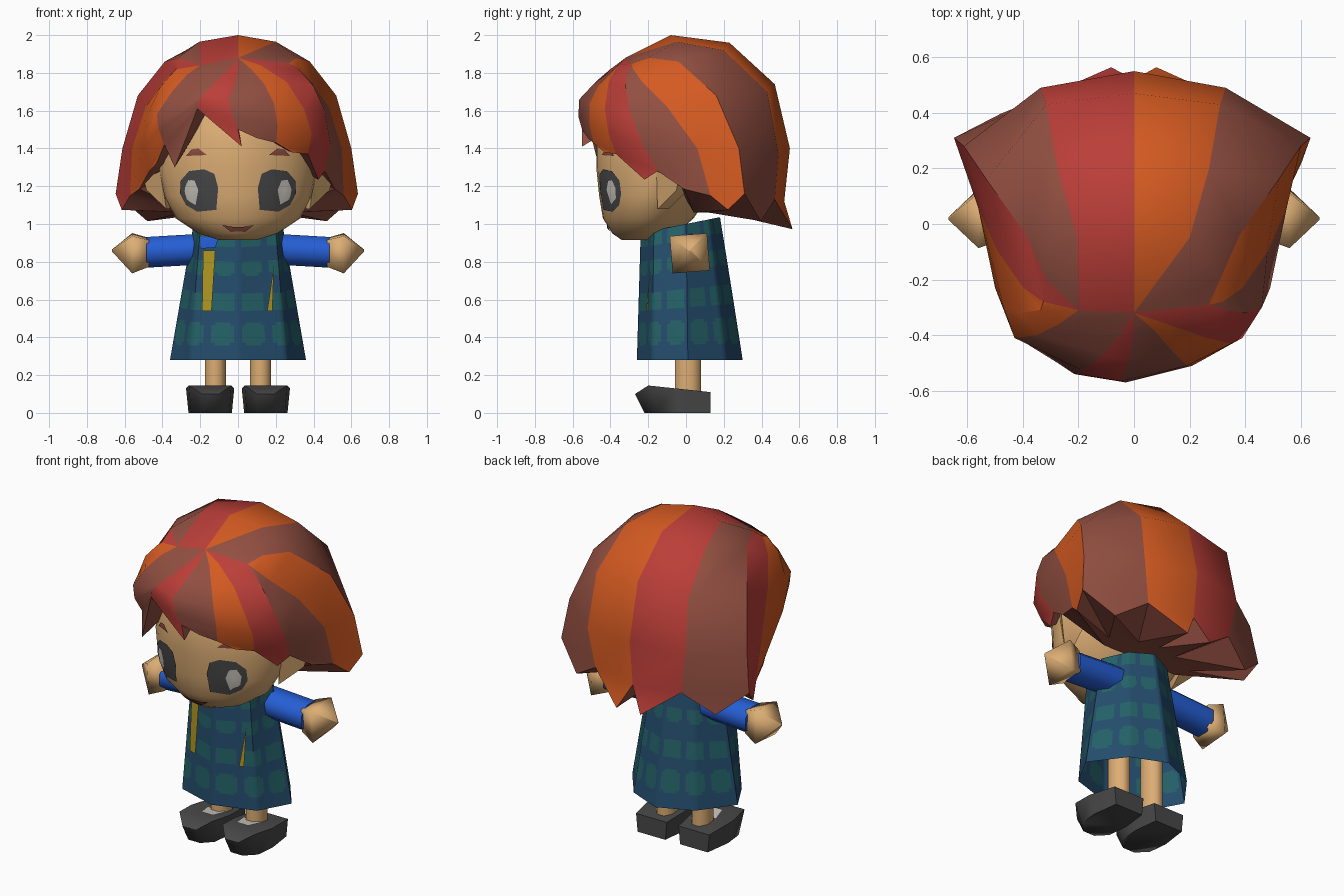
import bpy, bmesh, math
from mathutils import Vector
from mathutils.bvhtree import BVHTree

if "Cube" in bpy.data.objects:
    bpy.data.objects.remove(bpy.data.objects["Cube"])


def material(name, r, g, b):
    m = bpy.data.materials.new(name)
    m.diffuse_color = [((c / 255 + 0.055) / 1.055) ** 2.4 for c in (r, g, b)] + [1]
    m.use_nodes = True
    m.node_tree.nodes["Principled BSDF"].inputs["Base Color"].default_value = m.diffuse_color
    return m


RED = material("hair_red", 187, 62, 56)
ORANGE = material("hair_orange", 212, 90, 33)
BROWN = material("hair_brown", 146, 79, 65)
SKIN = material("skin", 220, 173, 116)
NAVY = material("dress_navy", 36, 77, 109)
TEAL = material("dress_teal", 36, 98, 104)
BLUE = material("sleeve_blue", 37, 94, 212)
YELLOW = material("trim_yellow", 176, 150, 34)
DARK = material("dark_grey", 72, 72, 73)
LIGHT = material("light_grey", 200, 195, 187)


def make(name, verts, faces, mats, index=None, angle=40, recalc=True):
    """Object from verts and faces; index gives one material slot per face."""
    me = bpy.data.meshes.new(name)
    me.from_pydata([tuple(v) for v in verts], [], faces)
    for m in mats:
        me.materials.append(m)
    if index:
        for p, i in zip(me.polygons, index):
            p.material_index = i
    if recalc:
        bm = bmesh.new()
        bm.from_mesh(me)
        bmesh.ops.recalc_face_normals(bm, faces=bm.faces)
        bm.to_mesh(me)
        bm.free()
    ob = bpy.data.objects.new(name, me)
    bpy.context.collection.objects.link(ob)
    bpy.ops.object.select_all(action='DESELECT')
    ob.select_set(True)
    bpy.context.view_layer.objects.active = ob
    bpy.ops.object.shade_smooth_by_angle(angle=math.radians(angle))
    return ob


def loft(name, rings, mat, angle=40, caps=None):
    """Skin through equal rings; the last ring may be capped by several faces."""
    n = len(rings[0])
    verts = [v for r in rings for v in r]
    faces = [(k * n + i, k * n + (i + 1) % n, (k + 1) * n + (i + 1) % n, (k + 1) * n + i)
             for k in range(len(rings) - 1) for i in range(n)]
    end = len(verts) - n
    faces += [tuple(range(n))] + [tuple(end + i for i in c) for c in caps or [range(n)]]
    return make(name, verts, faces, [mat], angle=angle)


def plate(name, outline, target, mat, offset):
    """Thin painted shape laid on the front of the target."""
    bm = bmesh.new()
    bm.from_mesh(target.data)
    tree = BVHTree.FromBMesh(bm)
    c = sum((Vector(p) for p in outline), Vector((0, 0))) / len(outline)
    n = len(outline)
    flat = [c] + [c.lerp(Vector(p), t) for t in (0.5, 1) for p in outline]
    verts = []
    for p in flat:
        hit = tree.ray_cast(Vector((p.x, -3, p.y)), Vector((0, 1, 0)))[0]
        if hit is None:
            hit = tree.find_nearest(Vector((p.x, -0.3, p.y)))[0]
        verts.append(hit + Vector((0, -offset, 0)))
    bm.free()
    faces = []
    for i in range(n):
        j = (i + 1) % n
        faces += [(0, 1 + i, 1 + j), (1 + i, 1 + n + i, 1 + n + j, 1 + j)]
    a, b = outline[0], outline[1]
    if (a[0] - c.x) * (b[1] - c.y) - (a[1] - c.y) * (b[0] - c.x) < 0:
        faces = [f[::-1] for f in faces]
    make(name, verts, faces, [mat], recalc=False)


# Head: rings of (z, half width, front y, back y)
def head_ring(z, hx, yf, yb, n=32):
    ring = []
    for i in range(n):
        a = 2 * math.pi * i / n
        c, s = math.cos(a), math.sin(a)
        x = hx * math.copysign(abs(c) ** 1.08, c)
        ring.append((x, (yf + yb) / 2 + (yb - yf) / 2 * math.copysign(abs(s) ** 1.08, s), z))
    return ring


head = loft("head", [head_ring(*r) for r in (
    (0.915, 0.10, -0.34, -0.15), (0.95, 0.21, -0.39, -0.05), (1.03, 0.33, -0.44, 0.04),
    (1.15, 0.39, -0.46, 0.12), (1.30, 0.42, -0.475, 0.22), (1.45, 0.42, -0.475, 0.27),
    (1.60, 0.36, -0.43, 0.26), (1.70, 0.23, -0.33, 0.20))], SKIN, 60)

# Face details
EYE = [(0.115, 1.075), (0.215, 1.065), (0.275, 1.10), (0.307, 1.16), (0.303, 1.23),
       (0.26, 1.28), (0.18, 1.29), (0.125, 1.265), (0.105, 1.19)]
GLINT = [(0.225, 1.10), (0.275, 1.13), (0.285, 1.19), (0.265, 1.235), (0.23, 1.23), (0.21, 1.18)]
BROW = [(0.165, 1.365), (0.275, 1.36), (0.245, 1.395), (0.21, 1.40)]
for s, side in ((-1, "left"), (1, "right")):
    for part, pts, mat, off in (("eye", EYE, DARK, 0.008), ("eye_glint", GLINT, LIGHT, 0.015),
                                ("brow", BROW, BROWN, 0.008)):
        plate(f"{side}_{part}", [(s * x, z) for x, z in pts], head, mat, off)
    # Ear: flat wedge at the side of the head
    outer = [(0.41, -0.16, 1.28), (0.50, -0.04, 1.24), (0.485, -0.05, 1.18), (0.38, -0.15, 1.08)]
    inner = [(0.36, y + 0.06, z) for x, y, z in outer]
    loft(f"{side}_ear", [[(s * x, y, z) for x, y, z in r] for r in (outer, inner)], SKIN, 60)
plate("mouth", [(-0.085, 0.995), (-0.04, 0.96), (0.04, 0.96), (0.085, 0.995), (0.035, 0.985),
                (-0.035, 0.985)], head, BROWN, 0.01)

# Hair: seams running from three crown points to the hem
CROWN = [(0, -0.32, 1.88), (0.27, -0.29, 1.85), (-0.20, -0.31, 1.84)]
SEAMS = [
    [(0, -0.08, 2.0), (0, 0.23, 1.96), (0, 0.47, 1.74), (0, 0.55, 1.40), (0, 0.52, 1.12)],
    [(0.20, -0.05, 1.965), (0.27, 0.20, 1.92), (0.31, 0.43, 1.70), (0.33, 0.49, 1.37), (0.29, 0.47, 1.13)],
    [(0.31, -0.20, 1.88), (0.38, -0.04, 1.86), (0.52, 0.16, 1.68), (0.60, 0.28, 1.40), (0.635, 0.31, 1.16)],
    [(0.32, -0.28, 1.82), (0.39, -0.23, 1.75), (0.48, -0.10, 1.62), (0.55, 0.06, 1.40), (0.56, 0.13, 1.15)],
    [(0.33, -0.31, 1.81), (0.40, -0.32, 1.73), (0.46, -0.30, 1.60), (0.49, -0.23, 1.42), (0.46, -0.15, 1.28)],
    [(0.12, -0.36, 1.84), (0.26, -0.41, 1.75), (0.35, -0.43, 1.61), (0.39, -0.41, 1.48), (0.37, -0.37, 1.37)],
    [(0.07, -0.38, 1.82), (0.14, -0.46, 1.74), (0.19, -0.51, 1.64), (0.21, -0.51, 1.52), (0.20, -0.49, 1.43)]]
FRINGE = [(0, -0.40, 1.81), (-0.02, -0.49, 1.74), (-0.05, -0.565, 1.66), (-0.03, -0.57, 1.57), (0, -0.55, 1.50)]
PART = [(-0.05, -0.40, 1.82), (-0.11, -0.47, 1.76), (-0.18, -0.53, 1.69), (-0.21, -0.54, 1.65), (-0.215, -0.54, 1.61)]
TEMPLE = [(-0.27, -0.36, 1.79), (-0.35, -0.40, 1.70), (-0.43, -0.41, 1.58), (-0.42, -0.41, 1.50), (-0.39, -0.38, 1.42)]
left = [[(-x * 1.02, y, z) for x, y, z in s] for s in SEAMS[1:5]]
seams = SEAMS + [FRINGE, PART, TEMPLE] + left[::-1]
start = [0, 0, 1, 1, 1, 0, 0, 0, 0, 2, 2, 2, 2, 2]
# Colour, tip length and tip position of each lock, from back centre around the right side
LOCKS = [1, 2, 1, 2, 0, 1, 2, 0, 2, 1, 1, 0, 2, 0]
DROPS = [0.15, 0.13, 0.08, 0.03, 0.02, 0.02, 0.01, 0, 0, 0.03, 0.03, 0.08, 0.13, 0.15]
SLIDE = [0.25, 0.5, 0.5, 0.5, 0.2, 0.5, 0.5, 0, 0, 0.5, 0.5, 0.5, 0.5, 0.75]
TIPS = {4: (0.425, -0.22, 1.235), 7: (0.02, -0.55, 1.41), 8: (-0.335, -0.46, 1.30)}
n, rows = len(seams), 5
verts = CROWN + [(0, 0.05, 1.06)]
first = len(verts)
for seam in seams:
    verts += seam
tip0 = len(verts)
for i in range(n):
    m = Vector(seams[i][-1]).lerp(Vector(seams[(i + 1) % n][-1]), SLIDE[i])
    out = Vector((m.x, m.y, 0)).normalized() * DROPS[i] * (0.38 if DROPS[i] > 0.14 else 0.08)
    verts.append(TIPS.get(i, m + out - Vector((0, 0, DROPS[i]))))
in0 = len(verts)
for seam in seams:
    x, y, z = seam[-1]
    back = y > 0.1
    f = 0.45 if back else 0.62
    verts.append((x * f, -0.03 + (y + 0.03) * f, 1.06 if back else z + 0.03))
faces, index = [], []
for i in range(n):
    j = (i + 1) % n
    a, b = first + i * rows, first + j * rows
    lock = [(start[i], a, b) if start[i] == start[j] else (start[i], a, b, start[j])]
    lock += [(a + k, a + k + 1, b + k + 1, b + k) for k in range(rows - 1)]
    ha, hb, t, ia, ib = a + rows - 1, b + rows - 1, tip0 + i, in0 + i, in0 + j
    lock.append((ha, t, hb))
    under = [(ha, ia, t), (t, ib, hb), (t, ia, ib), (ia, 3, ib)]
    faces += lock + under
    index += [LOCKS[i]] * len(lock) + [2] * len(under)
make("hair", verts, faces, [RED, ORANGE, BROWN], index, 35)


# Dress: eight-sided flare, open below, with rows of painted patches
def octagon(half):
    return [Vector(p) for p in half] + [Vector((-x, y)) for x, y in half[-2:0:-1]]


HEM = octagon([(0, 0.30), (0.21, 0.21), (0.36, 0.01), (0.255, -0.18), (0, -0.26)])
TOP = octagon([(0, 0.18), (0.14, 0.12), (0.235, 0), (0.20, -0.17), (0, -0.24)])
SUB, ROWS = 12, 44
cols = 8 * SUB
verts, faces, index = [], [], []
for r in range(ROWS + 1):
    t = r / ROWS
    for c in range(cols):
        k, f = c // SUB, (c % SUB) / SUB
        p = HEM[k].lerp(HEM[(k + 1) % 8], f).lerp(TOP[k].lerp(TOP[(k + 1) % 8], f), t)
        verts.append((p.x, p.y, 0.28 + t * (0.72 + 0.2 * p.y)))
for r in range(ROWS):
    z = 0.28 + 0.72 * (r + 0.5) / ROWS
    for c in range(cols):
        d = (c + 1) % cols
        faces.append((r * cols + c, r * cols + d, (r + 1) * cols + d, (r + 1) * cols + c))
        u = ((c % 8) + 0.5) / 4 - 1
        index.append(int(any(abs(u / 0.86) ** 3 + abs((z - zc) / h) ** 3 < 1 for zc, h in
                             ((0.425, 0.062), (0.61, 0.052), (0.80, 0.042), (0.965, 0.05)))))
faces.append(tuple(range(ROWS * cols, (ROWS + 1) * cols)))
index.append(0)
dress = make("dress", verts, faces, [NAVY, TEAL], index, 50)

# Dress trim
plate("trim_strip", [(-0.19, 0.54), (-0.14, 0.54), (-0.12, 0.86), (-0.185, 0.86)], dress, YELLOW, 0.009)
plate("trim_sliver", [(0.155, 0.54), (0.182, 0.54), (0.19, 0.78)], dress, YELLOW, 0.009)
plate("collar", [(-0.205, 0.93), (-0.10, 0.935), (-0.12, 0.875), (-0.195, 0.87)], dress, BLUE, 0.009)


# Limbs
def ring_x(x, r, k, z=0.85, turn=0.0, wide=1.0):
    return [(x, 0.02 + wide * r * math.cos(2 * math.pi * i / k + turn),
             z + r * math.sin(2 * math.pi * i / k + turn)) for i in range(k)]


SHOE = [(0.04, 0.13), (0.02, -0.05), (0.035, -0.20), (0.10, -0.27), (0.19, -0.27),
        (0.26, -0.20), (0.275, -0.06), (0.25, 0.13)]
for s, side in ((-1, "left"), (1, "right")):
    q = math.pi / 4 + 0.08
    loft(f"{side}_sleeve", [ring_x(s * 0.14, 0.088, 8, 0.87, math.pi / 8, 1.15),
                            ring_x(s * 0.485, 0.088, 8, 0.85, math.pi / 8, 1.15)], BLUE, 60)
    loft(f"{side}_hand", [ring_x(s * 0.47, 0.10, 4, 0.85, q), ring_x(s * 0.56, 0.14, 4, 0.845, q),
                          ring_x(s * 0.668, 0.006, 4, 0.86, q)], SKIN, 85)
    loft(f"{side}_leg", [[(s * 0.12 + 0.06 * math.cos(i * math.pi / 4 + math.pi / 8),
                           0.01 + 0.075 * math.sin(i * math.pi / 4 + math.pi / 8), z)
                          for i in range(8)] for z in (0.08, 0.6)], SKIN, 60)
    # Shoe: sole outline raised to a top that slopes to toe and heel
    sole = [(s * (0.145 + (x - 0.145) * 0.9), y * 0.87 + 0.015 if y < 0 else y, 0) for x, y in SHOE]
    top = [(s * x, y, 0.10 if y < -0.25 else 0.145 - 0.035 * (y + 0.2) / 0.33) for x, y in SHOE]
    loft(f"{side}_shoe", [sole, top], DARK, 75, [(2, 3, 4, 5), (0, 1, 2, 5, 6, 7)])
    # Sock patch in front of the ankle
    make(f"{side}_sock", [(s * x, y, 0.151 - 0.106 * (y + 0.2)) for x, y in
                          ((0.08, -0.13), (0.16, -0.13), (0.185, -0.03), (0.06, -0.03))],
         [(0, 1, 2, 3) if s > 0 else (3, 2, 1, 0)], [LIGHT], recalc=False)
